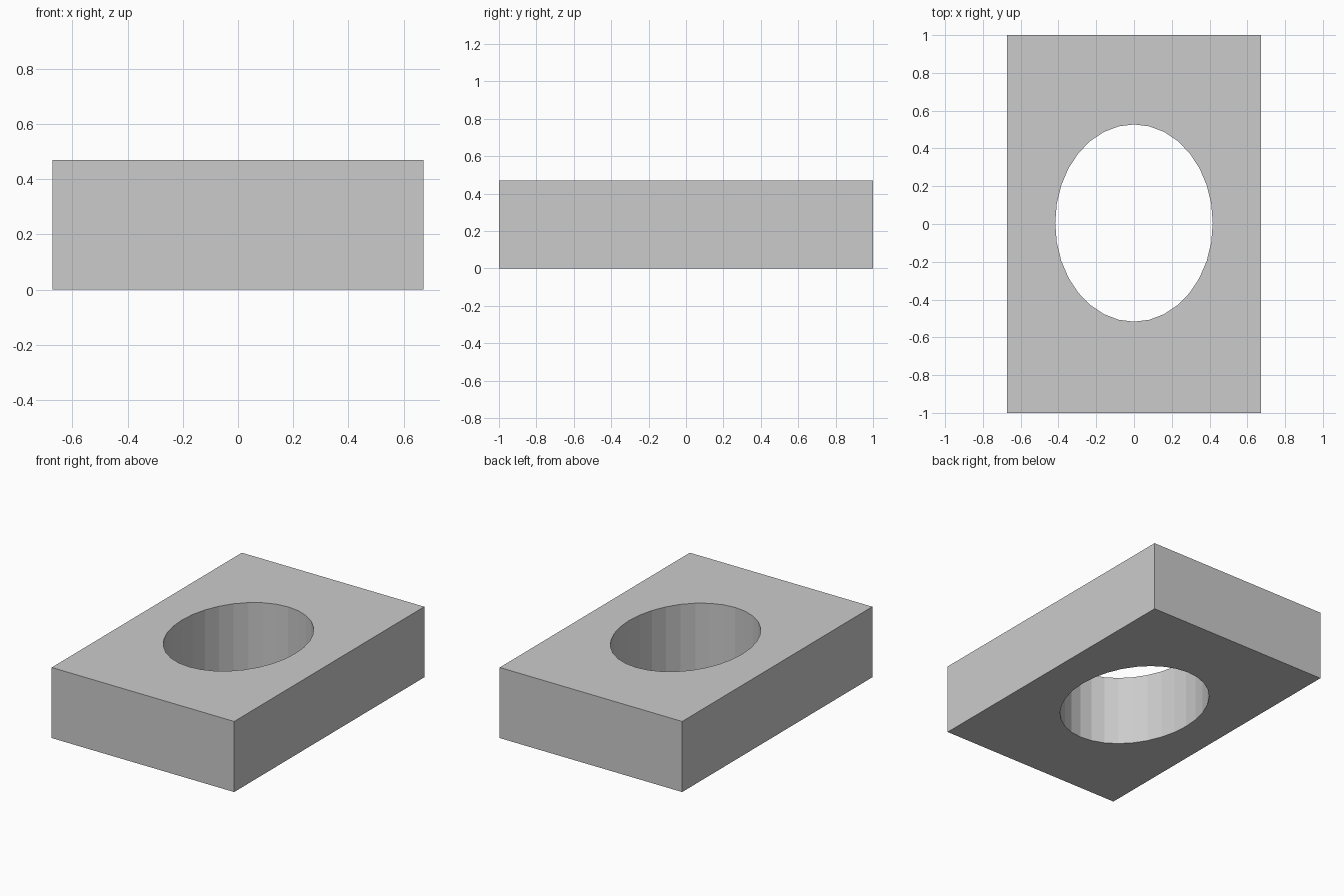
import bpy

if "Cube" in bpy.data.objects:
    bpy.data.objects.remove(bpy.data.objects["Cube"])

HALF_X, HALF_Y, HEIGHT = 0.672, 1.0, 0.47
HOLE_RX, HOLE_RY = 0.417, 0.522

# Rectangular block
bpy.ops.mesh.primitive_cube_add(size=1, location=(0, 0, HEIGHT / 2))
block = bpy.context.object
block.name = "block_with_oval_hole"
block.scale = (2 * HALF_X, 2 * HALF_Y, HEIGHT)
bpy.ops.object.transform_apply(location=False, rotation=False, scale=True)

# Oval cutter for the through hole
bpy.ops.mesh.primitive_cylinder_add(vertices=32, radius=1, depth=1,
                                    location=(0, 0.005, HEIGHT / 2))
cutter = bpy.context.object
cutter.name = "oval_cutter"
cutter.scale = (HOLE_RX, HOLE_RY, 1)
cutter.hide_render = True
bpy.ops.object.transform_apply(location=False, rotation=False, scale=True)

# Cut the hole, then remove the cutter
bpy.ops.object.select_all(action='DESELECT')
block.select_set(True)
bpy.context.view_layer.objects.active = block
cut = block.modifiers.new("oval_hole", 'BOOLEAN')
cut.operation = 'DIFFERENCE'
cut.solver = 'EXACT'
cut.object = cutter
bpy.ops.object.modifier_apply(modifier=cut.name)
bpy.data.objects.remove(cutter)
